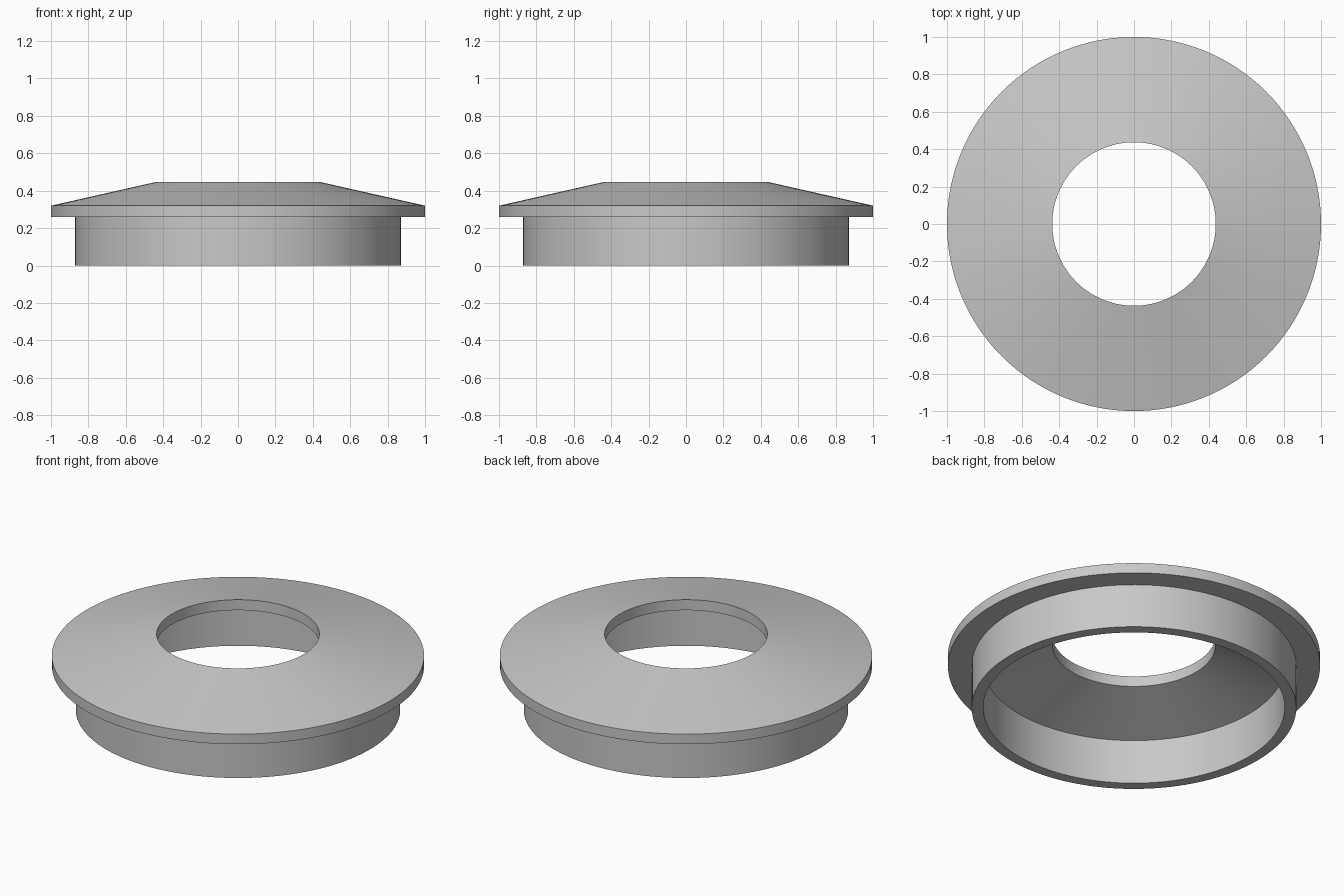
import bpy
import bmesh
import math
from mathutils import Matrix, Vector

default = bpy.data.objects.get("Cube")
if default:
    bpy.data.objects.remove(default, do_unlink=True)

SEGMENTS = 128

# Single plain grey
grey = bpy.data.materials.new("plain_grey")
grey.use_nodes = True
colour = (0.58, 0.58, 0.58, 1)
grey.diffuse_color = colour
grey.node_tree.nodes["Principled BSDF"].inputs["Base Color"].default_value = colour


def lathe(name, profile):
    """Revolve a closed (radius, height) profile about the z axis."""
    bm = bmesh.new()
    verts = [bm.verts.new((r, 0, z)) for r, z in profile]
    edges = [bm.edges.new((v, verts[(i + 1) % len(verts)])) for i, v in enumerate(verts)]
    bmesh.ops.spin(bm, geom=verts + edges, cent=(0, 0, 0), axis=(0, 0, 1),
                   angle=math.tau, steps=SEGMENTS, use_merge=True)
    bmesh.ops.remove_doubles(bm, verts=bm.verts, dist=0.0001)
    bmesh.ops.recalc_face_normals(bm, faces=bm.faces)
    mesh = bpy.data.meshes.new(name)
    bm.to_mesh(mesh)
    bm.free()
    mesh.materials.append(grey)
    obj = bpy.data.objects.new(name, mesh)
    bpy.context.collection.objects.link(obj)
    bpy.ops.object.select_all(action='DESELECT')
    obj.select_set(True)
    bpy.context.view_layer.objects.active = obj
    bpy.ops.object.shade_smooth_by_angle(angle=math.radians(10))
    return obj


# Collar, overhanging flange and hollow conical cover as one section
lathe("flanged_ring_cap", [
    (0.81, 0), (0.872, 0),          # bottom rim
    (0.872, 0.26), (1, 0.26),       # collar and flange underside
    (1, 0.32), (0.437, 0.447),      # flange edge and sloping top
    (0.437, 0.385), (0.81, 0.264),  # hole wall and inner slope
])
